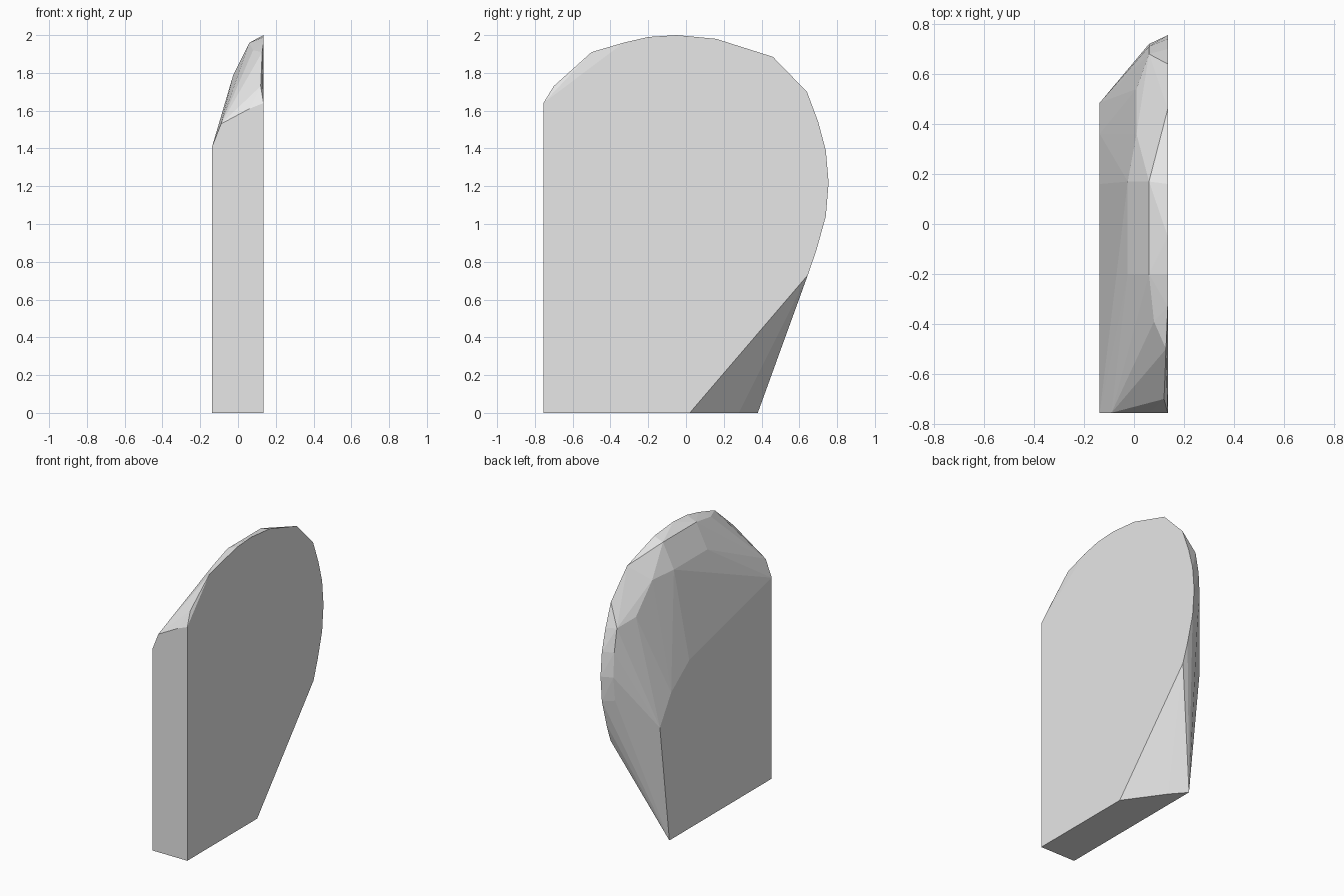
import bpy
import bmesh
import math

# Remove the default object
default_object = bpy.data.objects.get("Cube")
if default_object is not None:
    bpy.data.objects.remove(default_object, do_unlink=True)


def make_material(name, colour):
    """Flat colour shown both in the viewport and in a render."""
    material = bpy.data.materials.new(name)
    material.use_nodes = True
    material.diffuse_color = colour
    shader = material.node_tree.nodes["Principled BSDF"]
    shader.inputs["Base Color"].default_value = colour
    return material


def make_faceted_solid(name, sections, material):
    """Wrap a tight faceted skin around (y, z) profiles stacked along x."""
    mesh_builder = bmesh.new()
    for x, profile in sections:
        for y, z in profile:
            mesh_builder.verts.new((x, y, z))
    hull = bmesh.ops.convex_hull(mesh_builder, input=mesh_builder.verts[:])
    unused = {item for key in ("geom_interior", "geom_unused") for item in hull[key]
              if isinstance(item, bmesh.types.BMVert)}
    bmesh.ops.delete(mesh_builder, geom=list(unused), context="VERTS")

    # Merge coplanar triangles into clean flat panels
    bmesh.ops.dissolve_limit(mesh_builder, angle_limit=math.radians(0.5),
                             verts=mesh_builder.verts[:], edges=mesh_builder.edges[:])
    bmesh.ops.recalc_face_normals(mesh_builder, faces=mesh_builder.faces[:])

    mesh = bpy.data.meshes.new(name)
    mesh_builder.to_mesh(mesh)
    mesh_builder.free()
    mesh.materials.append(material)
    solid = bpy.data.objects.new(name, mesh)
    bpy.context.collection.objects.link(solid)
    return solid


FRONT = -0.755
INNER, OUTER = -0.137, 0.135

# Broad flat side with the rounded rim
outer_face = [
    (FRONT, 0), (FRONT, 1.64), (-0.33, 1.96), (-0.2, 1.99), (-0.05, 2),
    (0.16, 1.98), (0.46, 1.885), (0.64, 1.7), (0.7, 1.54), (0.74, 1.39),
    (0.755, 1.22), (0.74, 1.04), (0.69, 0.86), (0.645, 0.73), (0.02, 0),
]

# Shoulder just inside the rim
shoulder = [
    (FRONT, 1.61), (-0.2, 1.96), (0.17, 1.96),
    (0.68, 1.55), (0.71, 1.39), (0.72, 1.22), (0.7, 1.05),
]

# Small flat side
inner_face = [
    (FRONT, 0), (FRONT, 1.41), (0.16, 1.18),
    (0.36, 1.03), (0.485, 0.83), (0.38, 0),
]

sections = [
    (OUTER, outer_face),
    (0.128, [(-0.5, 1.91)]),
    (0.12, [(-0.7, 1.73)]),
    (0.08, [(-0.39, 1.92)]),
    (0.06, shoulder),
    (0.01, [(0.54, 1.59), (0.36, 1.78)]),
    (-0.025, [(0.17, 1.79), (-0.2, 1.79)]),
    (-0.05, [(0.28, 0)]),
    (-0.09, [(FRONT, 1.53)]),
    (INNER, inner_face),
]

plain_grey = make_material("plain_grey", (0.8, 0.8, 0.8, 1))
make_faceted_solid("rounded_slab", sections, plain_grey)
